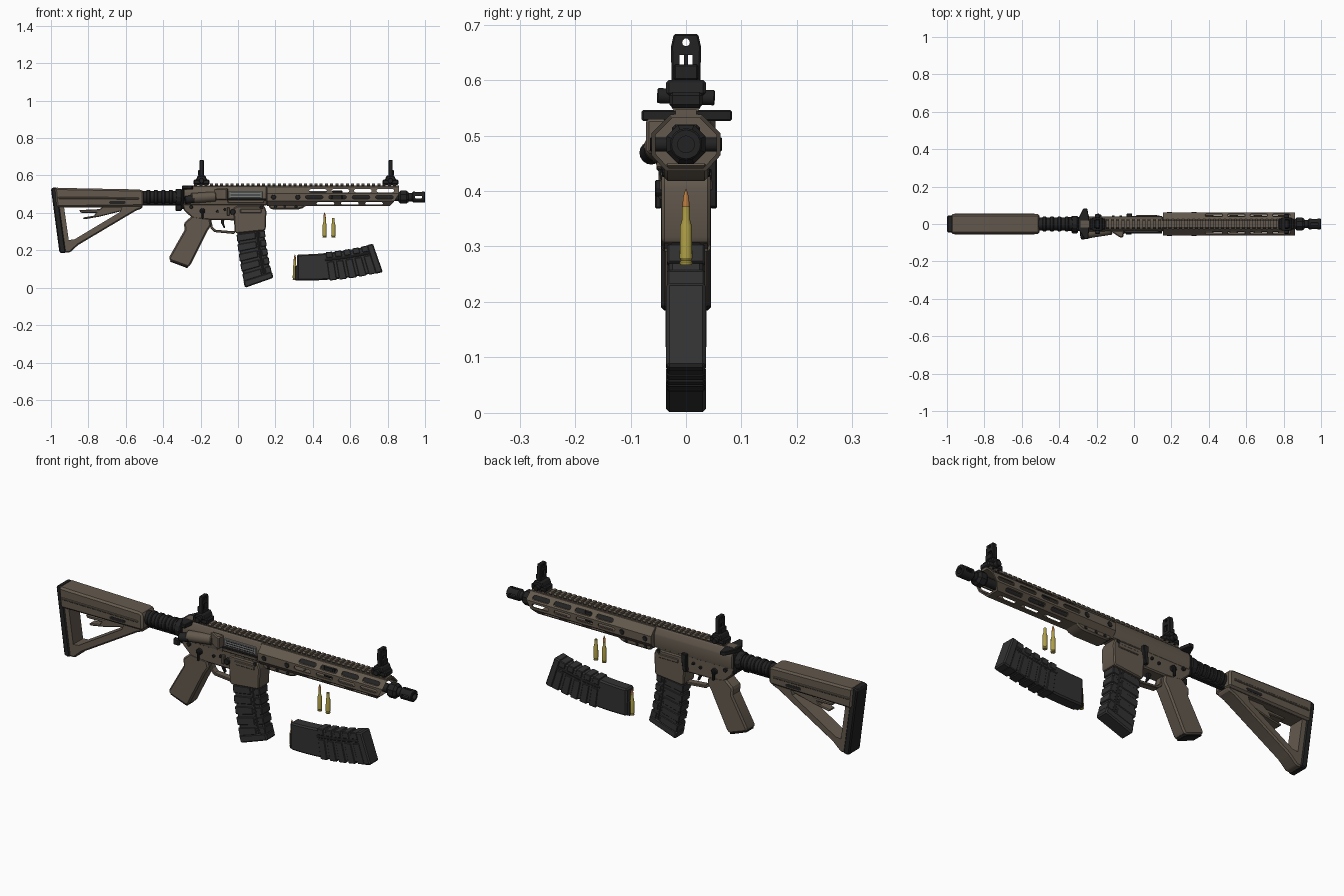
import bpy, bmesh, math
from mathutils import Vector

if "Cube" in bpy.data.objects:
    bpy.data.objects.remove(bpy.data.objects["Cube"])


def mat(name, r, g, b):
    m = bpy.data.materials.new(name)
    m.diffuse_color = (r, g, b, 1)
    m.use_nodes = True
    m.node_tree.nodes["Principled BSDF"].inputs["Base Color"].default_value = m.diffuse_color
    return m


TAN = mat("tan", .125, .1, .075)
BLACK = mat("black", .016, .016, .017)
POLY = mat("dark_polymer", .032, .032, .033)
STEEL = mat("steel", .2, .21, .2)
BRASS = mat("brass", .42, .34, .06)
COPPER = mat("copper", .5, .2, .05)


def finish(name, bm, m):
    bmesh.ops.recalc_face_normals(bm, faces=bm.faces)
    me = bpy.data.meshes.new(name)
    bm.to_mesh(me)
    bm.free()
    ob = bpy.data.objects.new(name, me)
    me.materials.append(m)
    bpy.context.collection.objects.link(ob)
    return ob


def prism(name, pts, axis, a, b, m, bevel=0):
    """Extrude a 2D outline along an axis from a to b, with optional chamfer."""
    to3 = {'x': lambda p, d: (d, p[0], p[1]), 'y': lambda p, d: (p[0], d, p[1]),
           'z': lambda p, d: (p[0], p[1], d)}[axis]
    bm = bmesh.new()
    r0, r1 = [[bm.verts.new(to3(p, d)) for p in pts] for d in (a, b)]
    bm.faces.new(r0)
    bm.faces.new(r1)
    for i in range(len(pts)):
        j = (i + 1) % len(pts)
        bm.faces.new((r0[i], r0[j], r1[j], r1[i]))
    bmesh.ops.recalc_face_normals(bm, faces=bm.faces)
    if bevel:
        es = [e for e in bm.edges if e.calc_face_angle_signed(0) > .4]
        bmesh.ops.bevel(bm, geom=es, offset=bevel, offset_type='OFFSET', segments=1,
                        profile=.5, affect='EDGES', clamp_overlap=True)
    return finish(name, bm, m)


def box(name, x0, x1, y0, y1, z0, z1, m, bevel=0):
    return prism(name, [(x0, z0), (x1, z0), (x1, z1), (x0, z1)], 'y', y0, y1, m, bevel)


def lathe(name, prof, origin, direction, m, n=20, spin=0):
    """Revolve (radius, distance) pairs about an axis."""
    q = Vector(direction).to_track_quat('Z', 'Y')
    bm = bmesh.new()
    rings = [[bm.verts.new(Vector(origin) + q @ Vector((r * math.cos(k), r * math.sin(k), h)))
              for k in (spin + 2 * math.pi * i / n for i in range(n))] for r, h in prof]
    for A, B in zip(rings, rings[1:]):
        for i in range(n):
            bm.faces.new((A[i], A[(i + 1) % n], B[(i + 1) % n], B[i]))
    bm.faces.new(rings[0])
    bm.faces.new(rings[-1])
    return finish(name, bm, m)


def rod(name, p, q, r, m, n=16):
    d = Vector(q) - Vector(p)
    return lathe(name, [(r * .85, 0), (r, r * .15), (r, d.length - r * .15), (r * .85, d.length)], p, d, m, n)


def cut(ob, cutters):
    for c in cutters:
        md = ob.modifiers.new("cut", 'BOOLEAN')
        md.operation, md.object, md.solver = 'DIFFERENCE', c, 'EXACT'
        bpy.context.view_layer.objects.active = ob
        bpy.ops.object.modifier_apply(modifier=md.name)
        bpy.data.objects.remove(c)


def pill(x0, x1, z0, z1):
    h = (z1 - z0) / 2
    arc = [(h * math.cos(k), h * math.sin(k)) for k in (math.radians(-90 + 45 * i) for i in range(5))]
    zc = (z0 + z1) / 2
    return [(x1 - h + c, zc + s) for c, s in arc] + [(x0 + h - c, zc - s) for c, s in arc]


Z = .484  # bore height

# Stock: upper body, open triangular frame, pad, lever
prism("stock_body", [(-.98, .535), (-.93, .533), (-.52, .525), (-.505, .515), (-.505, .435), (-.97, .43)],
      'y', -.053, .053, TAN, .014)
frame = prism("stock_frame", [(-.975, .45), (-.51, .45), (-.51, .425), (-.545, .412), (-.855, .228),
                              (-.9, .187), (-.935, .187)], 'y', -.04, .04, TAN, .007)
cut(frame, [prism("cutter", [(-.93, .43), (-.62, .43), (-.63, .405), (-.875, .258), (-.905, .255)],
                  'y', -.1, .1, TAN)])
prism("butt_pad", [(-1, .528), (-.985, .537), (-.968, .535), (-.92, .187), (-.945, .184), (-.955, .19)],
      'y', -.045, .045, BLACK, .008)
prism("stock_lever", [(-.85, .415), (-.84, .4), (-.76, .4), (-.77, .385), (-.83, .375), (-.825, .365),
                      (-.74, .38), (-.6, .415), (-.6, .435), (-.72, .435), (-.74, .42)], 'y', -.022, .022, TAN, .004)
for s in (-1, 1):
    prism("stock_slot", pill(-.69, -.6, .448, .463), 'y', s * .0525, s * .0545, BLACK)
    prism("stock_ridge", [(-.96, .475), (-.53, .472), (-.53, .482), (-.96, .486)], 'y', s * .05, s * .057, TAN, .003)

# Buffer tube, nut and end plate
lathe("buffer_tube", [(.034, 0), (.034, .26)], (-.55, 0, Z), (1, 0, 0), BLACK, 24)
box("tube_keel", -.52, -.33, -.014, .014, .44, .46, BLACK, .004)
for i in range(4):
    lathe("tube_band", [(.036, 0), (.039, .004), (.039, .018), (.036, .022)], (-.49 + i * .04, 0, Z), (1, 0, 0), BLACK, 24)
lathe("castle_nut", [(.04, 0), (.044, .006), (.044, .03), (.04, .035)], (-.335, 0, Z), (1, 0, 0), BLACK, 12)
box("end_plate", -.305, -.287, -.037, .037, .42, .525, BLACK, .006)
box("sling_loop", -.335, -.3, -.05, -.03, .41, .445, BLACK, .006)

# Upper receiver
prism("upper_receiver", [(-.036, .44), (.036, .44), (.04, .46), (.04, .51), (.024, .54), (-.024, .54),
                         (-.04, .51), (-.04, .46)], 'x', -.29, .155, TAN, .004)
box("ejection_port", -.05, .132, -.043, -.03, .476, .516, STEEL, .003)
for k in range(3):
    box("bolt_line", -.04, .12, -.0445, -.04, .483 + k * .011, .486 + k * .011, BLACK)
box("port_cover", -.055, .14, -.05, -.03, .452, .471, TAN, .004)
rod("cover_hinge", (-.06, -.046, .472), (.15, -.046, .472), .005, BLACK, 8)
prism("case_deflector", [(-.13, -.035), (-.075, -.072), (-.058, -.072), (-.052, -.035)], 'z', .468, .53, TAN, .005)
rod("assist_housing", (-.25, -.05, .478), (-.12, -.03, .487), .027, TAN, 16)
rod("forward_assist", (-.285, -.064, .468), (-.235, -.054, .475), .021, BLACK, 16)

# Charging handle
box("charging_bar", -.3, -.17, -.018, .018, .515, .54, BLACK, .004)
prism("charging_handle", [(-.3, -.025), (-.265, -.08), (-.245, -.08), (-.24, -.03), (-.24, .03), (-.25, .083),
                          (-.272, .083), (-.3, .025)], 'z', .526, .546, BLACK, .003)

# Lower receiver, magazine well, trigger group
prism("lower_receiver", [(-.3, .452), (.14, .452), (.14, .4), (0, .36), (-.15, .362), (-.24, .368), (-.29, .415)],
      'y', -.036, .036, TAN, .006)
prism("magazine_well", [(-.025, .425), (0, .438), (.14, .438), (.152, .41), (.148, .312), (.14, .305), (-.008, .29),
                        (-.018, .3)], 'y', -.044, .044, TAN, .007)
prism("trigger_guard", [(-.165, .37), (-.145, .315), (-.125, .297), (-.02, .287), (-.01, .305), (-.03, .302),
                        (-.12, .31), (-.135, .325), (-.145, .37)], 'y', -.018, .018, TAN, .003)
prism("trigger", [(-.095, .38), (-.09, .345), (-.075, .318), (-.068, .32), (-.076, .345), (-.07, .38)],
      'y', -.008, .008, BLACK, .002)
for x, z, r in ((-.25, .432, .01), (-.11, .408, .007), (-.07, .418, .007), (.125, .43, .01)):
    rod("receiver_pin", (x, -.046, z), (x, .046, z), r, BLACK, 12)
for s in (-1, 1):
    rod("selector_hub", (-.19, s * .03, .41), (-.19, s * .05, .41), .015, BLACK, 12)
    box("selector_lever", -.196, -.184, min(s * .044, s * .056), max(s * .044, s * .056), .368, .415, BLACK, .003)
    box("magazine_well_ridge", .012, .125, min(s * .04, s * .048), max(s * .04, s * .048), .4, .42, TAN, .003)
rod("magazine_release", (-.028, -.056, .405), (-.028, -.03, .405), .015, BLACK, 12)
box("release_fence", -.06, -.045, -.05, -.03, .385, .43, TAN, .003)
prism("bolt_catch", [(-.04, .46), (-.01, .46), (-.012, .42), (-.02, .37), (-.04, .37), (-.036, .42)],
      'y', .034, .056, BLACK, .003)

# Pistol grip
prism("grip", [(-.245, .385), (-.15, .37), (-.142, .335), (-.165, .3), (-.255, .12), (-.268, .11), (-.365, .145),
               (-.37, .16), (-.285, .31), (-.29, .345)], 'y', -.037, .037, TAN, .014)
prism("grip_cap", [(-.36, .15), (-.265, .115), (-.27, .104), (-.365, .14)], 'y', -.03, .03, BLACK, .003)

# Handguard: hollow octagon with slot rows
octo = [(.028, .538), (.062, .504), (.062, .464), (.036, .436)]
octo += [(-y, z) for y, z in reversed(octo)]
guard = prism("handguard", octo, 'x', .155, .862, TAN)
for v in guard.data.vertices:
    if v.co.x > .8 and v.co.z < .5:
        v.co.x -= .025 if v.co.z > .45 else .05
cutters = [prism("cutter", [(y * .88, Z + (z - Z) * .88) for y, z in octo], 'x', .18, .9, TAN)]
for z0, z1, xs in ((.51, .527, (.38, .5, .62, .74)), (.475, .493, (.36, .485, .61, .735)), (.444, .458, (.42, .55, .68))):
    for x in xs:
        cutters.append(prism("cutter", pill(x, x + .095, z0, z1), 'y', -.2, .2, TAN))
for x in (.42, .55, .68):
    cutters.append(box("cutter", x, x + .095, -.011, .011, .4, .46, TAN))
cut(guard, cutters)
prism("handguard_clamp", [(.165, .45), (.38, .45), (.345, .425), (.32, .418), (.18, .418), (.165, .43)],
      'y', -.04, .04, TAN, .007)
for x in (.2, .25, .31):
    rod("clamp_screw", (x, -.043, .433), (x, .043, .433), .008, BLACK, 10)
for x in (.19, .32):
    rod("sling_socket", (x, -.065, .484), (x, .065, .484), .013, BLACK, 14)

# Top rail with arrayed teeth
box("rail_base", -.285, .86, -.019, .019, .532, .547, TAN)
tooth = prism("rail_teeth", [(-.02, .543), (-.026, .55), (-.02, .558), (.02, .558), (.026, .55), (.02, .543)],
              'x', -.235, -.219, TAN)
arr = tooth.modifiers.new("repeat", 'ARRAY')
arr.use_relative_offset, arr.use_constant_offset = False, True
arr.constant_offset_displace, arr.count = (.028, 0, 0), 39

# Barrel and muzzle device
lathe("barrel", [(.03, 0), (.03, .1), (.021, .13), (.021, .75)], (.15, 0, Z), (1, 0, 0), BLACK, 20)
rod("gas_tube", (.15, 0, .511), (.5, 0, .511), .005, STEEL, 8)
box("gas_block", .5, .56, -.025, .025, .46, .52, BLACK, .006)
lathe("muzzle_collar", [(.026, 0), (.038, .012), (.038, .042), (.028, .054)], (.858, 0, Z), (1, 0, 0), BLACK, 8, math.pi / 8)
hider = lathe("flash_hider", [(.022, 0), (.022, .03), (.029, .036), (.029, .097), (.026, .1), (.015, .1), (.015, .03)],
              (.9, 0, Z), (1, 0, 0), BLACK, 20)
cut(hider, [prism("cutter", pill(.945, .985, Z - .007, Z + .007), 'y', -.1, .1, BLACK),
            box("cutter", .945, .985, -.007, .007, Z, .6, BLACK)])

# Flip-up sights
for label, x, lean in (("rear", -.195, -1), ("front", .815, 1)):
    box(label + "_sight_base", x - .043, x + .043, -.03, .03, .55, .578, BLACK, .006)
    prism(label + "_sight_hinge", [(x - .032, .572), (x + .032, .572), (x + .02, .6), (x - .02, .6)],
          'y', -.036, .036, BLACK, .005)
    rod(label + "_sight_knob", (x, -.052, .572), (x, .052, .568), .014, BLACK, 14)
    leaf = prism(label + "_sight_leaf", [(-.026, .59), (.026, .59), (.027, .66), (.022, .683), (-.022, .683), (-.027, .66)],
                 'x', x - .01, x + .012, BLACK, .003)
    hole = [(.007 * math.cos(k), .668 + .007 * math.sin(k)) for k in (i * math.pi / 5 for i in range(10))]
    cut(leaf, [prism("cutter", hole, 'x', x - .1, x + .1, BLACK),
               box("cutter", x - .1, x + .1, -.012, .012, .615, .645, BLACK)])
    box(label + "_sight_post", x - .006, x + .006, -.004, .004, .6, .655, BLACK)
    box(label + "_sight_brace", x + lean * .012 - .008, x + lean * .012 + .008, -.022, .022, .6, .628, BLACK, .003)


# Cartridges
def cartridge(name, p, bullet=True):
    lathe(name + "_case", [(.0105, 0), (.0115, .003), (.0115, .005), (.009, .008), (.0115, .012), (.0105, .07),
                           (.007, .082), (.007, .105)] + ([] if bullet else [(.0055, .105), (.0055, .06)]),
          p, (0, 0, 1), BRASS, 16)
    if bullet:
        lathe(name + "_bullet", [(.0065, .1), (.0065, .108), (.005, .122), (.0012, .136)], p, (0, 0, 1), COPPER, 16)


cartridge("loose_round", (.463, 0, .267))
cartridge("spent_round", (.51, 0, .267), False)
cartridge("magazine_round", (.304, .002, .041))


# Curved magazines: bands between the two curved edges
def band(name, t0, t1, s0, s1, half, place, bevel=.003, n=7):
    def at(t, s):
        lo, up = (.305 + .46 * t, .037 - .02 * t + .068 * t * t), (.305 + .41 * t, .18 + .05 * t * t)
        return place(lo[0] + (up[0] - lo[0]) * s, lo[1] + (up[1] - lo[1]) * s)
    ts = [t0 + (t1 - t0) * i / n for i in range(n + 1)]
    prism(name, [at(t, s0) for t in ts] + [at(t, s1) for t in reversed(ts)], 'y', -half, half, POLY, bevel)


for label, place in (("loose", lambda x, z: (x, z)), ("loaded", lambda x, z: (z - .046, .774 - x))):
    band(label + "_magazine_body", .025, .97, .02, .98, .031, place, .007)
    band(label + "_magazine_lips", 0, .1, .02, .55, .02, place)
    band(label + "_magazine_spine", .38, .93, .7, .77, .0345, place)
    for i in range(5):
        t = .4 + i * .115
        band(label + "_magazine_rib", t, t + .085, -.01, .66, .034, place, .003, 2)
        band(label + "_magazine_front_rib", t, t + .085, .8, 1.01, .034, place, .003, 2)
    band(label + "_magazine_floor", .935, 1.018, -.025, 1.025, .036, place, .006, 2)

# Smooth rounded parts, keep hard edges
bpy.ops.object.select_all(action='SELECT')
bpy.context.view_layer.objects.active = guard
bpy.ops.object.shade_smooth_by_angle(angle=math.radians(28))
